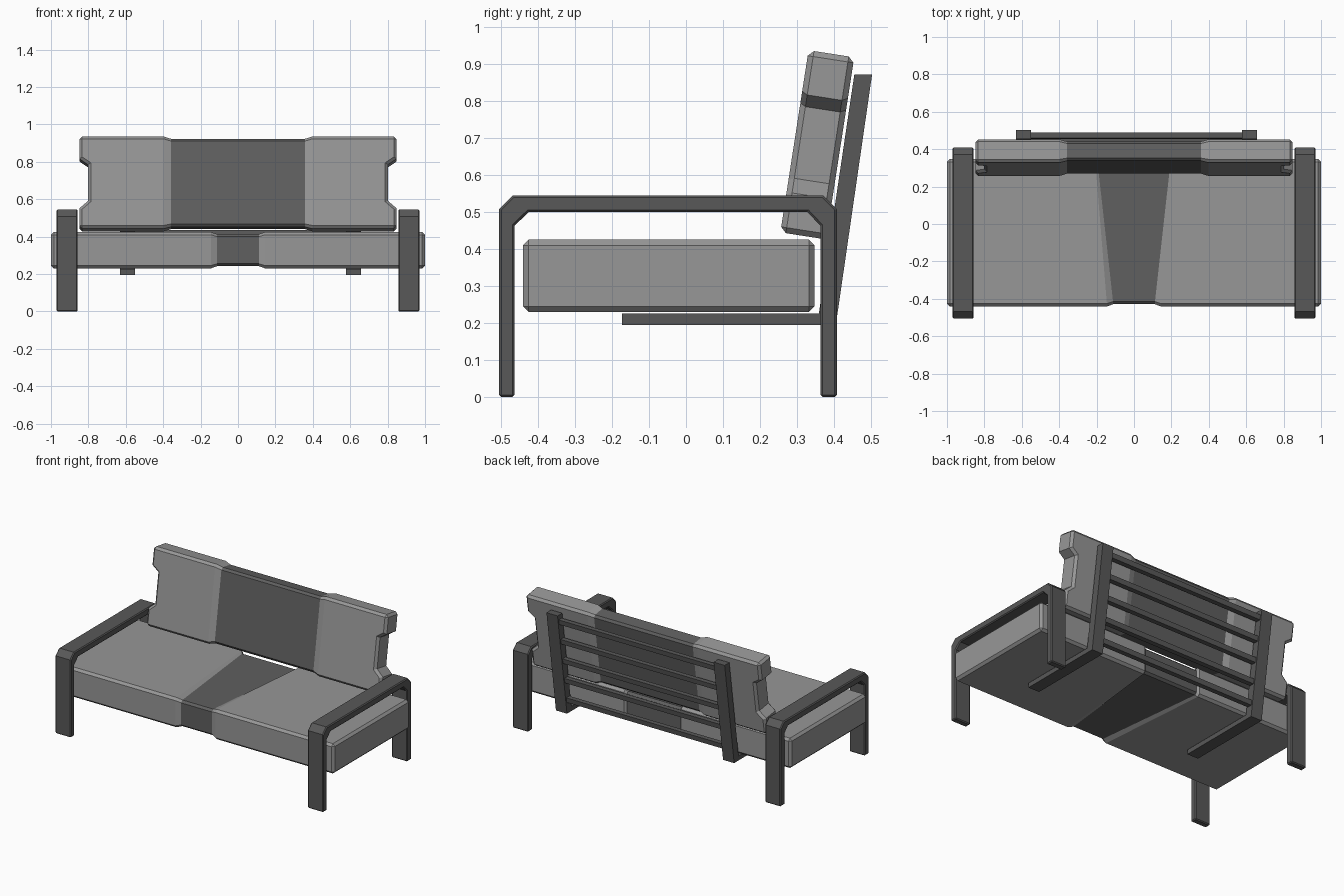
import bpy, bmesh, math
from mathutils import Vector

if "Cube" in bpy.data.objects:
    bpy.data.objects.remove(bpy.data.objects["Cube"])


def material(name, v):
    m = bpy.data.materials.new(name)
    m.diffuse_color = (v, v, v, 1)
    m.use_nodes = True
    m.node_tree.nodes["Principled BSDF"].inputs["Base Color"].default_value = m.diffuse_color
    return m


LIGHT = material("light grey fabric", 0.31)
DARK = material("dark grey fabric", 0.115)
FRAME = material("charcoal frame", 0.098)


def solid(name, polys, c0, c1, place, mats, bevel=0.0, centre=None, inset=0.0):
    """Extrude flat polygons (a, b) from c0 to c1, chamfer the sharp edges,
    pinch the centre band, then place each (a, b, c) in the world."""
    bm = bmesh.new()
    for poly in polys:
        bm.faces.new([bm.verts.new((a, b, c0)) for a, b in poly])
    bmesh.ops.remove_doubles(bm, verts=bm.verts, dist=1e-5)
    ext = bmesh.ops.extrude_face_region(bm, geom=bm.faces[:], use_keep_orig=True)
    for v in ext["geom"]:
        if isinstance(v, bmesh.types.BMVert):
            v.co.z = c1
    bmesh.ops.recalc_face_normals(bm, faces=bm.faces)
    if bevel:
        sharp = [e for e in bm.edges if len(e.link_faces) == 2
                 and e.calc_face_angle() > math.radians(60)]
        bmesh.ops.bevel(bm, geom=sharp, offset=bevel, segments=1,
                        profile=0.5, affect='EDGES')
    if centre:
        bs = [v.co.y for v in bm.verts]
        b0, b1 = min(bs), max(bs)
        mb, mc = (b0 + b1) / 2, (c0 + c1) / 2
        sb = 1 - 2 * inset / (b1 - b0)
        sc = 1 - 2 * inset / abs(c1 - c0)
        band = {v for v in bm.verts if abs(v.co.x) < centre(v.co.y)}
        for f in bm.faces:
            f.material_index = int(all(v in band for v in f.verts))
        for v in band:
            v.co.y = mb + (v.co.y - mb) * sb
            v.co.z = mc + (v.co.z - mc) * sc
    for v in bm.verts:
        v.co = Vector(place(*v.co))
    bmesh.ops.recalc_face_normals(bm, faces=bm.faces)
    me = bpy.data.meshes.new(name)
    bm.to_mesh(me)
    bm.free()
    for m in mats:
        me.materials.append(m)
    ob = bpy.data.objects.new(name, me)
    bpy.context.collection.objects.link(ob)
    return ob


def cushion_plan(b0, b1, inner, outer, end):
    """Centre band, two transition strips and two end panels."""
    (i0, i1), (o0, o1) = inner, outer
    polys = [[(-i0, b0), (i0, b0), (i1, b1), (-i1, b1)]]
    strip = [(i0, b0), (o0, b0), (o1, b1), (i1, b1)]
    panel = [(o0, b0)] + end + [(o1, b1)]
    for p in (strip, panel):
        polys += [p, [(-a, b) for a, b in reversed(p)]]
    return polys


# Seat cushion with a tapered dark band
Y0, Y1 = -0.441, 0.347
seat = cushion_plan(Y0, Y1, (0.112, 0.194), (0.145, 0.207), [(1, Y0), (1, Y1)])
solid("seat_cushion", seat, 0.23, 0.425, lambda a, b, c: (a, b, c),
      [LIGHT, DARK], 0.015,
      lambda y: 0.1285 + (y - Y0) / (Y1 - Y0) * (0.2005 - 0.1285), 0.012)

# Leaning back cushion with notched ends
TILT = math.radians(8.8)
S, C = math.sin(TILT), math.cos(TILT)
H, W, N = 0.498, 0.848, 0.802
ends = [(W, 0), (W, 0.11), (N, 0.15), (N, 0.346), (W, 0.378), (W, H)]
back = cushion_plan(0, H, (0.357, 0.357), (0.397, 0.397), ends)
solid("back_cushion", back, 0, 0.125,
      lambda a, u, t: (a, 0.255 + u * S + t * C, 0.445 + u * C - t * S),
      [LIGHT, DARK], 0.015, lambda u: 0.377, 0.011)


def side(a, b, c):
    return (c, a, b)


# Arm frames: chamfered arches that also form the legs
arch = [(-.505, 0), (-.505, .508), (-.468, .545), (.371, .545), (.408, .508),
        (.408, 0), (.363, 0), (.363, .463), (.328, .5), (-.425, .5),
        (-.463, .463), (-.463, 0)]
for tag, x in (("left", -0.97), ("right", 0.857)):
    solid(tag + "_arm_frame", [arch], x, x + 0.113, side, [FRAME], 0.006)

# L-shaped back supports running under the seat
support = [(-.173, .195), (.405, .195), (.503, .872), (.455, .872),
           (.359, .225), (-.173, .225)]
for tag, x in (("left", -0.632), ("right", 0.578)):
    solid(tag + "_back_support", [support], x, x + 0.08, side, [FRAME])

# Slats across the back supports
for i in range(5):
    z = 0.825 - i * 0.135
    y = 0.479 + (z - 0.872) * 0.146
    h, d = 0.016, 0.016
    prof = [(y + s * d + t * h * 0.146, z + t * h)
            for s, t in ((-1, -1), (1, -1), (1, 1), (-1, 1))]
    solid("back_slat_%d" % (i + 1), [prof], -0.56, 0.59, side, [FRAME])
